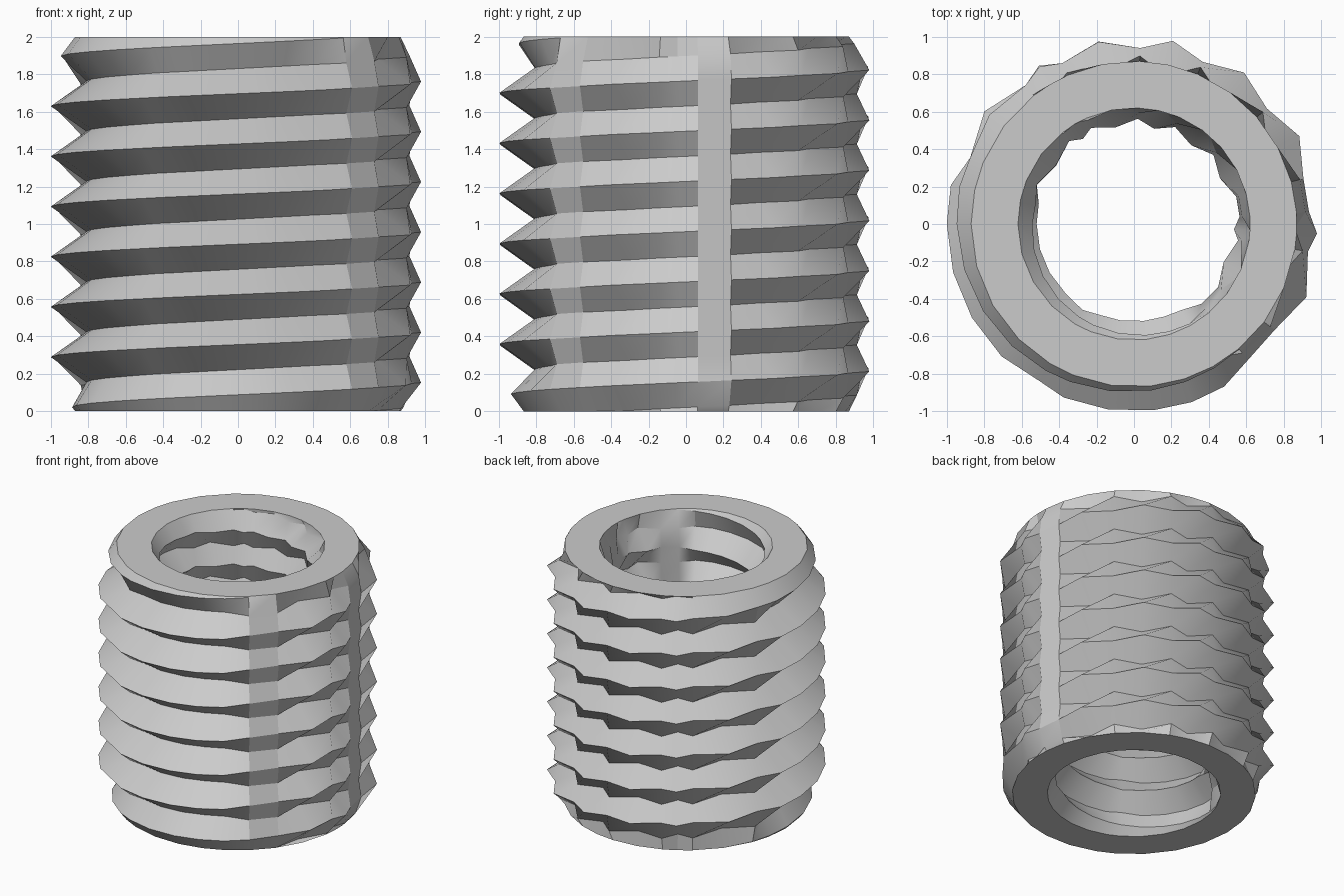
import bpy, bmesh
from math import radians, cos, sin

if "Cube" in bpy.data.objects:
    bpy.data.objects.remove(bpy.data.objects["Cube"])

HEIGHT = 2.0
PITCH = 0.268
START = 0.155          # crest height at angle 0
OUTER = (0.81, 1.0, 0.93)    # root, crest and worn radius of the outer thread
INNER = (0.65, 0.52, 0.57)   # the same for the bore thread

# Angular columns: smooth thread at the front, worn facets around the rest
COLUMNS = [(-61, .9), (-50, .25), (-37, .15), (-23, 1), (-9, .15), (-3, .7),
           (4, .1), (15, .1), (28, 1), (41, .15), (54, 1), (67, .15),
           (78, 1), (88, .15), (101, .9), (114, .15), (121, .8), (128, .15),
           (143, 1), (158, .2), (168, 1), (180, 1), (195, 1), (210, 1),
           (225, 1), (239, .7), (248, 1), (262, 1), (276, 1), (288, 1),
           (299, .9)]


def thread_radius(angle, z, depth, radii):
    """Triangular thread section, flattened towards the worn radius."""
    root, crest, worn = radii
    turn = ((z - START) / PITCH - angle / 360) % 1
    full = root + (crest - root) * abs(2 * turn - 1)
    return worn + (full - worn) * depth


def column_points(angle, depth):
    """Closed section: up the outer thread and down the bore thread."""
    heights = [START + PITCH * (k / 2 + angle / 360) for k in range(-6, 22)]
    heights = [min(max(z, 0), HEIGHT) for z in heights]
    a = radians(angle)
    points = []
    for z in heights:
        end = min(z, HEIGHT - z)
        r = min(thread_radius(angle, z, depth, OUTER), 0.87 + 0.75 * end)
        if end == 0:
            r = 0.87
        points.append((r * cos(a), r * sin(a), z))
    for z in reversed(heights):
        end = min(z, HEIGHT - z)
        r = max(thread_radius(angle, z, depth, INNER), 0.62 - 0.75 * end)
        if end == 0:
            r = 0.62
        points.append((r * cos(a), r * sin(a), z))
    return points


# Threaded sleeve
bm = bmesh.new()
rings = [[bm.verts.new(p) for p in column_points(*c)] for c in COLUMNS]
for left, right in zip(rings, rings[1:]):
    n = len(left)
    for i in range(n):
        j = (i + 1) % n
        bm.faces.new((left[i], right[i], right[j], left[j]))
bmesh.ops.remove_doubles(bm, verts=bm.verts, dist=0.0005)
bmesh.ops.dissolve_degenerate(bm, edges=bm.edges, dist=0.0005)
bmesh.ops.recalc_face_normals(bm, faces=bm.faces)
mesh = bpy.data.meshes.new("threaded_sleeve")
bm.to_mesh(mesh)
bm.free()
sleeve = bpy.data.objects.new("threaded_sleeve", mesh)
bpy.context.collection.objects.link(sleeve)

# Plain grey material
grey = bpy.data.materials.new("plain_grey")
grey.use_nodes = True
colour = (0.6, 0.6, 0.6, 1)
grey.diffuse_color = colour
grey.node_tree.nodes["Principled BSDF"].inputs["Base Color"].default_value = colour
mesh.materials.append(grey)

# Smooth bands with sharp crests
bpy.ops.object.select_all(action='DESELECT')
sleeve.select_set(True)
bpy.context.view_layer.objects.active = sleeve
bpy.ops.object.shade_smooth_by_angle(angle=radians(25))
